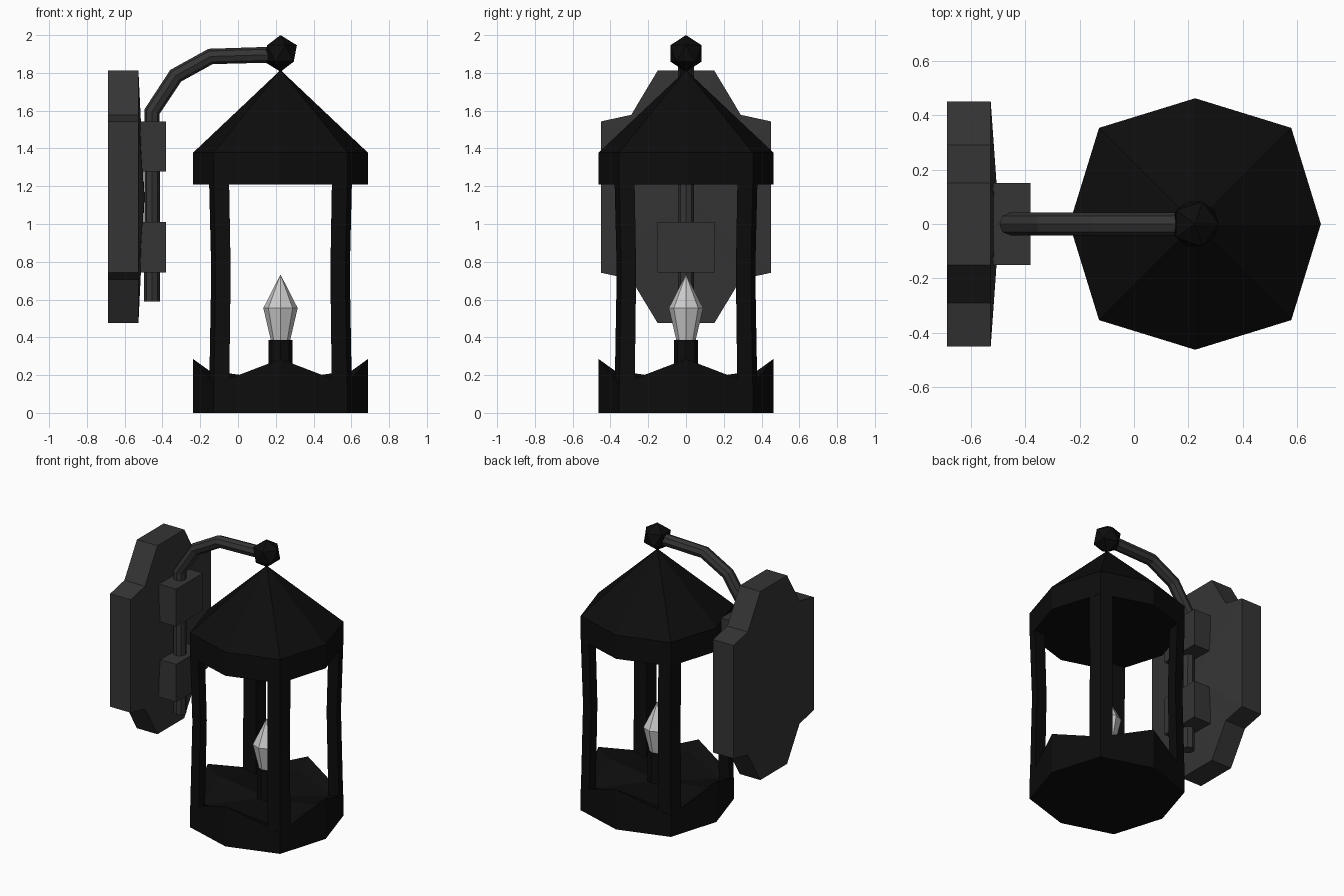
import bpy, bmesh, math
from mathutils import Matrix, Vector

if "Cube" in bpy.data.objects:
    bpy.data.objects.remove(bpy.data.objects["Cube"])

AX = 0.225  # lantern axis in x


def material(name, v):
    m = bpy.data.materials.new(name)
    m.diffuse_color = (v, v, v, 1)
    m.use_nodes = True
    m.node_tree.nodes["Principled BSDF"].inputs["Base Color"].default_value = m.diffuse_color
    return m


BLACK = material("black_iron", 0.004)
GREY = material("dark_grey_iron", 0.035)
GLASS = material("bulb_glass", 0.6)


def finish(bm, name, mat):
    bmesh.ops.recalc_face_normals(bm, faces=bm.faces)
    me = bpy.data.meshes.new(name)
    bm.to_mesh(me)
    bm.free()
    me.materials.append(mat)
    ob = bpy.data.objects.new(name, me)
    bpy.context.collection.objects.link(ob)
    return ob


def loft(name, rings, mat, tip_start=False, tip_end=False, tip_points=(None, None)):
    """Bridge rings of points; each end gets a cap or a fan to a tip point."""
    bm = bmesh.new()
    loops = [[bm.verts.new(p) for p in r] for r in rings]
    n = len(loops[0])
    for a, b in zip(loops, loops[1:]):
        for i in range(n):
            j = (i + 1) % n
            bm.faces.new((a[i], a[j], b[j], b[i]))
    for loop, tip in zip((loops[0], loops[-1]), tip_points):
        if tip is None:
            bm.faces.new(loop)
        else:
            t = bm.verts.new(tip)
            for i in range(n):
                bm.faces.new((loop[i], loop[(i + 1) % n], t))
    return finish(bm, name, mat)


def octagon(scale, z_axis, z_corner=None):
    """Octagon whose diagonal corners reach further than its axis corners."""
    pts = []
    for i in range(8):
        a = i * math.pi / 4
        r = 0.5 if i % 2 else 0.4625
        z = z_axis if i % 2 == 0 or z_corner is None else z_corner
        pts.append((AX + scale * r * math.cos(a), scale * r * math.sin(a), z))
    return pts


def circle(r, z, n=8):
    return [(AX + r * math.cos(i * math.tau / n), r * math.sin(i * math.tau / n), z)
            for i in range(n)]


# Roof with a straight rim, and base tray with a zigzag top edge
loft("roof", [octagon(1, 1.21), octagon(1, 1.378)], BLACK, tip_points=(None, (AX, 0, 1.815)))
loft("base_tray", [octagon(1, 0), octagon(1, 0.285, 0.15), octagon(0.82, 0.225, 0.15)],
     BLACK, tip_points=(None, (AX, 0, 0.17)))

# Four corner posts wrapping the diagonal corners, slightly waisted
section = [(0.272, 0.378), (0.3535, 0.3535), (0.378, 0.272), (0.285, 0.285)]
for k in range(4):
    rot = Matrix.Rotation(k * math.pi / 2, 3, 'Z')
    rings = []
    for z, s in ((0.1, 1), (0.75, 0.97), (1.22, 1)):
        rings.append([rot @ Vector((x * s, y * s, z)) + Vector((AX, 0, 0)) for x, y in section])
    loft(f"corner_post_{k + 1}", rings, BLACK)

# Candle holder and flame-shaped bulb
loft("candle_holder", [circle(0.063, 0.1), circle(0.063, 0.385)], BLACK)
loft("bulb", [circle(0.05, 0.38), circle(0.091, 0.555)], GLASS, tip_points=(None, (AX, 0, 0.733)))

# Finial ball
bm = bmesh.new()
bmesh.ops.create_icosphere(bm, subdivisions=1, radius=0.097,
                           matrix=Matrix.Translation((AX, 0, 1.903)))
finish(bm, "finial", BLACK)

# Wall plate with a stepped outline and a slightly raised front
half = [(0.15, 1.812), (0.29, 1.578), (0.45, 1.543), (0.45, 0.742), (0.29, 0.707), (0.15, 0.475)]
outline = half + [(-y, z) for y, z in reversed(half)]
loft("wall_plate", [[(x, y, z) for y, z in outline] for x in (-0.688, -0.527)], GREY,
     tip_points=(None, (-0.495, 0, 1.142)))

# Two blocks clamping the arm
for name, z0, z1 in (("lower_clamp", 0.742, 1.01), ("upper_clamp", 1.278, 1.543)):
    rect = [(-0.6, -0.15), (-0.38, -0.15), (-0.38, 0.15), (-0.6, 0.15)]
    loft(name, [[(x, y, z) for x, y in rect] for z in (z0, z1)], GREY)

# Bent arm
path = [(-0.455, 0.59), (-0.455, 1.595), (-0.33, 1.785), (-0.145, 1.887), (0.2, 1.897)]
cu = bpy.data.curves.new("arm", 'CURVE')
cu.dimensions = '3D'
sp = cu.splines.new('POLY')
sp.points.add(len(path) - 1)
for p, (x, z) in zip(sp.points, path):
    p.co = (x, 0, z, 1)
cu.bevel_depth = 0.042
cu.bevel_resolution = 2
cu.use_fill_caps = True
sp.use_smooth = False
cu.materials.append(GREY)
bpy.context.collection.objects.link(bpy.data.objects.new("arm", cu))
